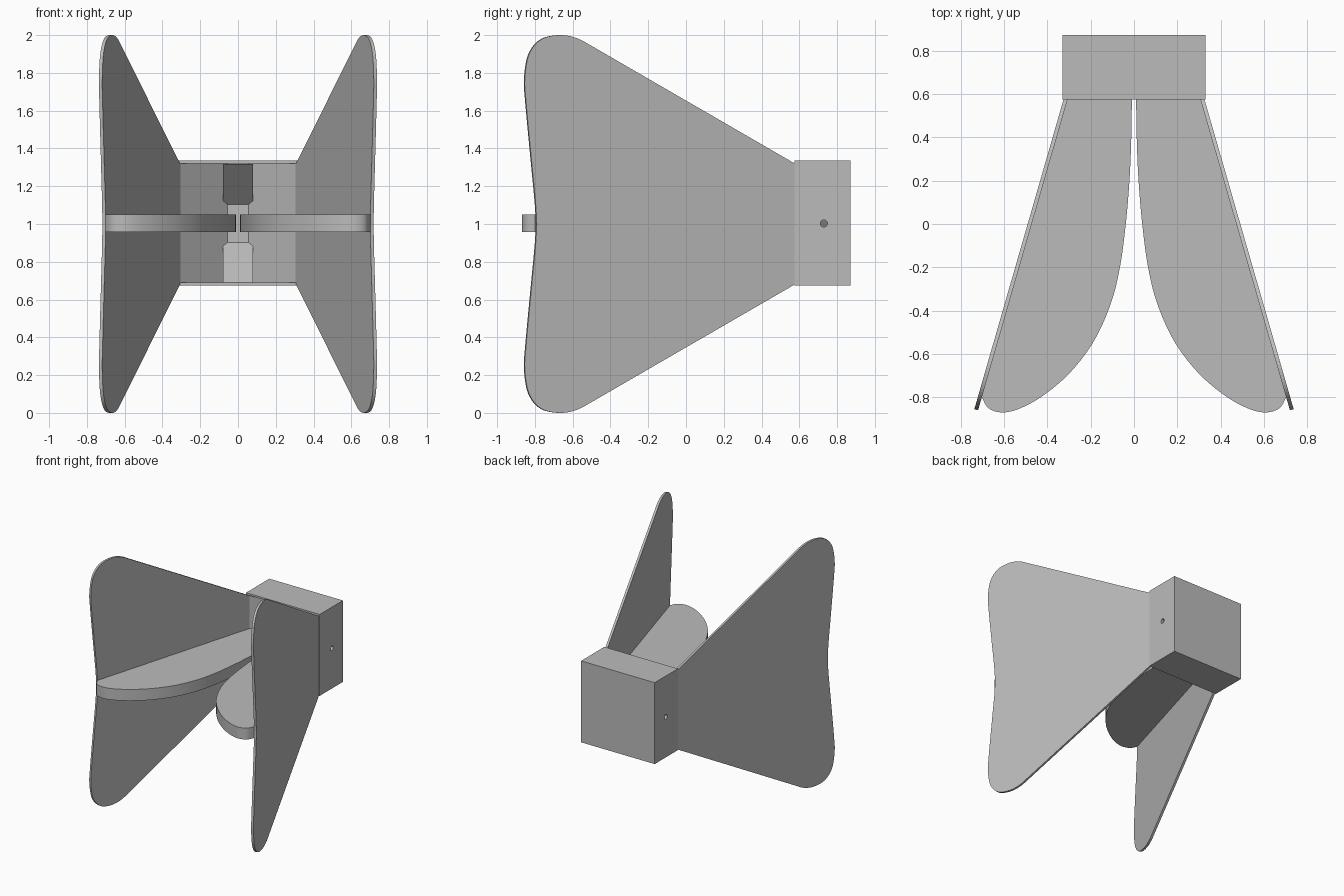
import bpy, bmesh, math
from mathutils import Vector

cube = bpy.data.objects.get("Cube")
if cube:
    bpy.data.objects.remove(cube, do_unlink=True)

grey = bpy.data.materials.new("plain grey")
grey.use_nodes = True
colour = (0.5, 0.5, 0.5, 1)
grey.diffuse_color = colour
grey.node_tree.nodes["Principled BSDF"].inputs["Base Color"].default_value = colour


def smooth_path(points, steps=6):
    """Catmull-Rom curve through the points."""
    p = [Vector(q) for q in points]
    p = [p[0] * 2 - p[1]] + p + [p[-1] * 2 - p[-2]]
    out = []
    for a, b, c, d in zip(p, p[1:], p[2:], p[3:]):
        for i in range(steps):
            t = i / steps
            out.append(0.5 * (2 * b + (c - a) * t + (2 * a - 5 * b + 4 * c - d) * t ** 2
                              + (3 * b - a - 3 * c + d) * t ** 3))
    return out + [p[-2]]


def prism(name, outline, offset, smooth=False):
    """Extrude a closed 3D outline along an offset."""
    bm = bmesh.new()
    face = bm.faces.new([bm.verts.new(v) for v in outline])
    new = bmesh.ops.extrude_face_region(bm, geom=[face], use_keep_orig=True)["geom"]
    bmesh.ops.translate(bm, vec=Vector(offset),
                        verts=[g for g in new if isinstance(g, bmesh.types.BMVert)])
    bmesh.ops.recalc_face_normals(bm, faces=bm.faces)
    mesh = bpy.data.meshes.new(name)
    bm.to_mesh(mesh)
    bm.free()
    mesh.materials.append(grey)
    ob = bpy.data.objects.new(name, mesh)
    bpy.context.collection.objects.link(ob)
    if smooth:
        bpy.ops.object.select_all(action='DESELECT')
        ob.select_set(True)
        bpy.context.view_layer.objects.active = ob
        bpy.ops.object.shade_smooth_by_angle(angle=math.radians(30))
    return ob


def cut(target, cutter):
    cutter.hide_render = True
    cutter.hide_set(True)
    mod = target.modifiers.new(cutter.name, 'BOOLEAN')
    mod.operation = 'DIFFERENCE'
    mod.solver = 'EXACT'
    mod.object = cutter


FRONT, BACK, FLOOR = 0.575, 0.872, 0.79
MID = 1.003
SLOPE = 0.288            # sideways spread of the wings

# Housing with a funnel-shaped mouth and a pin hole through its sides
housing = prism("housing", [(x, y, 0.675) for x, y in
                ((-0.33, FRONT), (0.33, FRONT), (0.33, BACK), (-0.33, BACK))], (0, 0, 0.66))
mouth = [(-0.31, FRONT - 0.1), (0.31, FRONT - 0.1), (0.31, FRONT), (0.055, FLOOR),
         (-0.055, FLOOR), (-0.31, FRONT)]
cut(housing, prism("mouth_cutter", [(x, y, 0.69) for x, y in mouth], (0, 0, 0.63)))
ring = [2 * math.pi * i / 20 for i in range(20)]
cut(housing, prism("pin_hole_cutter", [(-0.5, 0.73 + 0.019 * math.cos(a), MID + 0.019 * math.sin(a))
                                       for a in ring], (1, 0, 0)))

# Ramps in the mouth, above and below the centre
for name, s in (("upper_ramp", 1), ("lower_ramp", -1)):
    wedge = ((FRONT, 0.314), (FLOOR + 0.003, 0.097), (FLOOR + 0.03, 0.097), (FLOOR + 0.03, 0.314))
    prism(name, [(-0.08, y, MID + s * h) for y, h in wedge], (0.16, 0, 0))

# Wing outline: half height above the middle, mirrored below
upper = [Vector((FRONT + 0.005, 1.315))] + smooth_path(
    [(-0.5, 1.94), (-0.58, 1.983), (-0.67, 2.0), (-0.77, 1.978), (-0.835, 1.9),
     (-0.858, 1.77), (-0.852, 1.65), (-0.825, 1.36), (-0.802, 1.12), (-0.795, 1.0)])
outline = [(y, z) for y, z in upper] + [(y, 2 - z) for y, z in reversed(upper[:-1])]

# Flap outline: curved inner edge, straight outer edge lying on the wing
inner = smooth_path([(0.01, 0.55), (0.013, 0.38), (0.021, 0.2), (0.038, 0), (0.065, -0.2),
                     (0.108, -0.37), (0.185, -0.54), (0.29, -0.68), (0.41, -0.785),
                     (0.52, -0.848), (0.605, -0.869), (0.67, -0.85), (0.702, -0.8)])
flap = [(0.01, FLOOR)] + [tuple(v) for v in inner] + [(0.31, FRONT), (0.055, FLOOR)]

for side, s in (("left", 1), ("right", -1)):
    normal = Vector((s, SLOPE, 0)).normalized() * 0.018
    prism(side + "_wing", [(s * (0.306 + SLOPE * (FRONT - y)), y, z) for y, z in outline],
          normal, True)
    prism(side + "_flap", [(s * x, y, 0.957) for x, y in flap], (0, 0, 0.092), True)
